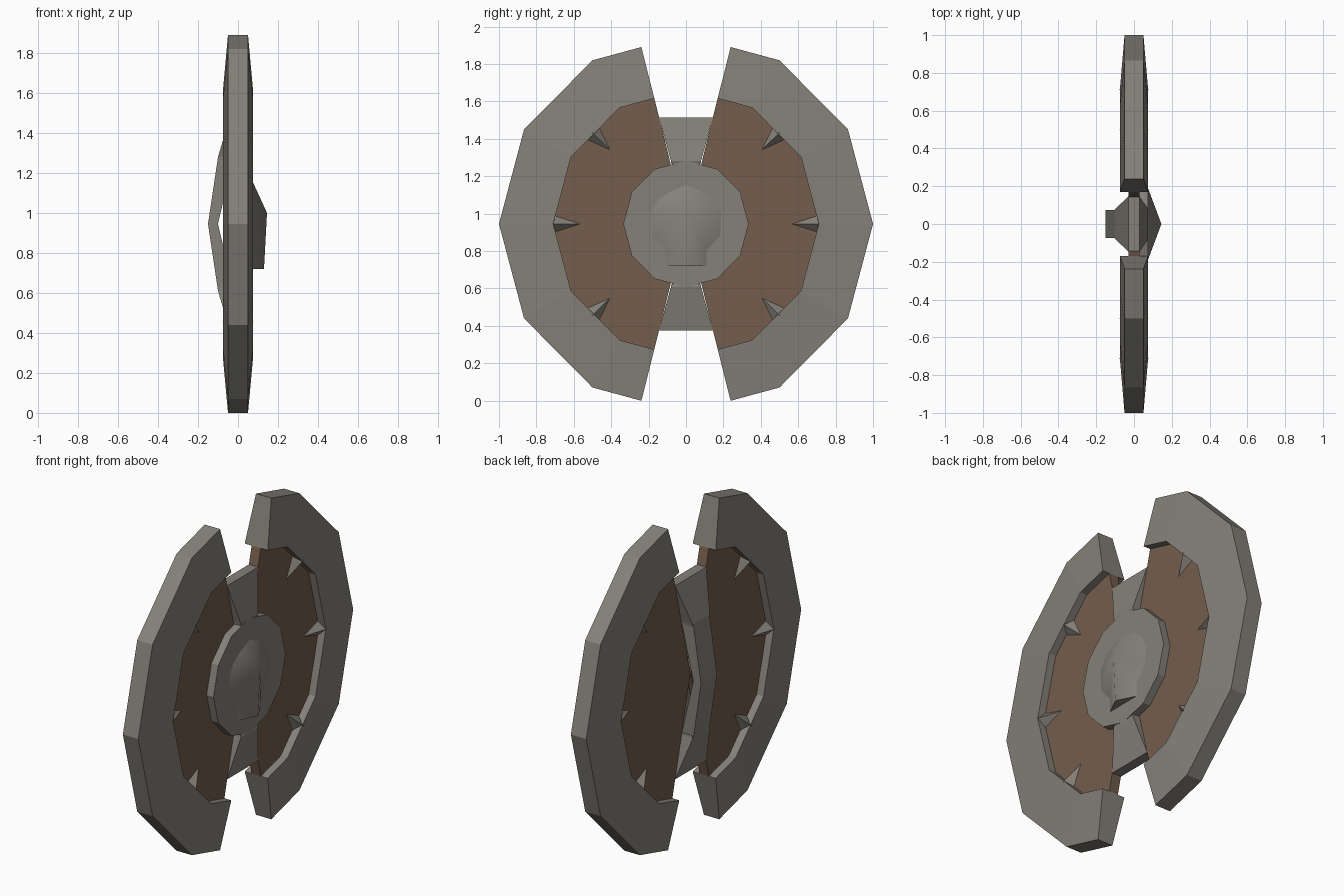
import bpy, bmesh, math

if "Cube" in bpy.data.objects:
    bpy.data.objects.remove(bpy.data.objects["Cube"])

ZC, ZS = 0.945, 1.01          # disc centre height and slight vertical stretch
CUT = 75.7                    # angle where each half is cut off


def material(name, rgb):
    m = bpy.data.materials.new(name)
    m.diffuse_color = (*rgb, 1)
    m.use_nodes = True
    m.node_tree.nodes["Principled BSDF"].inputs["Base Color"].default_value = m.diffuse_color
    return m


steel = material("grey steel", (0.235, 0.218, 0.193))
wood = material("brown wood", (0.172, 0.11, 0.072))


def build(name, verts, faces, mat):
    bm = bmesh.new()
    vs = [bm.verts.new(v) for v in verts]
    for f in faces:
        bm.faces.new([vs[i] for i in f])
    bmesh.ops.recalc_face_normals(bm, faces=bm.faces)
    me = bpy.data.meshes.new(name)
    bm.to_mesh(me)
    bm.free()
    me.materials.append(mat)
    ob = bpy.data.objects.new(name, me)
    bpy.context.collection.objects.link(ob)
    return ob


def loft(name, loops, mat):
    """Skin a row of equal-length loops and cap both ends."""
    n = len(loops[0])
    faces = [list(range(n)), [(len(loops) - 1) * n + i for i in range(n)]]
    for k in range(len(loops) - 1):
        for i in range(n):
            j = (i + 1) % n
            faces.append([k * n + i, k * n + j, (k + 1) * n + j, (k + 1) * n + i])
    return build(name, [v for l in loops for v in l], faces, mat)


def polar(r, a, x, side=1, t=0.0):
    """Point at radius r and angle a in the disc plane, moved sideways by t."""
    a = math.radians(a)
    y = r * math.cos(a) - t * math.sin(a)
    z = r * math.sin(a) + t * math.cos(a)
    return (x, side * y, ZC + ZS * z)


def gon(r, a):
    """Edge radius of a 12-sided polygon at angle a."""
    return r * math.cos(math.radians(15)) / math.cos(math.radians(a % 30 - 15))


def rect(x0, x1, w, z):
    return [(x0, -w, z), (x1, -w, z), (x1, w, z), (x0, w, z)]


angles = [-CUT, -60, -30, 0, 30, 60, CUT]
for side, label in ((1, "left"), (-1, "right")):
    # outer metal rim, thicker on the inside
    loft("rim_" + label, [[polar(gon(0.71, a), a, -0.075, side),
                           polar(gon(0.71, a), a, 0.075, side),
                           polar(gon(1.0, a), a, 0.05, side),
                           polar(gon(1.0, a), a, -0.05, side)] for a in angles], steel)
    # thin wooden panel
    loft("panel_" + label, [[(x, side * 0.002, ZC)] +
                            [polar(gon(0.715, a), a, x, side) for a in angles]
                            for x in (-0.03, 0.03)], wood)
    # spikes pointing inwards, on both faces
    for a in (-44, 0, 44):
        base = 0.71 if a == 0 else 0.69
        for s in (1, -1):
            build("spike_" + label,
                  [polar(base, a, 0, side, 0.075), polar(base, a, 0, side, -0.075),
                   polar(base + 0.005, a, s * 0.077, side), polar(0.565, a, s * 0.03, side)],
                  [(0, 1, 2), (0, 2, 3), (1, 2, 3), (0, 1, 3)], steel)

# centre brackets above and below
for s, label in ((1, "upper"), (-1, "lower")):
    loft("bracket_" + label, [rect(-0.03, 0.03, 0.145, ZC + s * 0.57),
                              rect(-0.1, 0.075, 0.08, ZC + s * 0.335),
                              rect(-0.09, 0.07, 0.078, ZC + s * 0.32)], steel)

# bent grip on the back
loft("handle", [rect(-0.1, -0.022, 0.075, ZC + 0.335),
                rect(-0.15, -0.1, 0.075, ZC),
                rect(-0.1, -0.022, 0.075, ZC - 0.335)], steel)

# round boss plate on the outer face
loft("boss_plate", [[polar(0.335, a, x) for a in range(0, 360, 30)]
                    for x in (0.0, 0.075)], steel)

# raised rounded emblem with a central ridge
half = [(0.11, 0.72), (0.112, 0.80), (0.185, 0.88), (0.19, 1.0), (0.155, 1.07), (0.085, 1.12)]
outline = half + [(0, 1.155)] + [(-y, z) for y, z in reversed(half)]
n = len(outline)
verts = [(0.074, y, z) for y, z in outline] + [(0.145, 0, 1.0), (0.13, 0, 0.72)]
top, low = n, n + 1
faces = [(i, i + 1, top) for i in range(1, n - 2)]
faces += [(0, 1, top, low), (n - 2, n - 1, low, top), (n - 1, 0, low), tuple(range(n))]
emblem = build("emblem", verts, faces, steel)
bpy.context.view_layer.objects.active = emblem
emblem.select_set(True)
bpy.ops.object.shade_smooth_by_angle(angle=math.radians(58))
